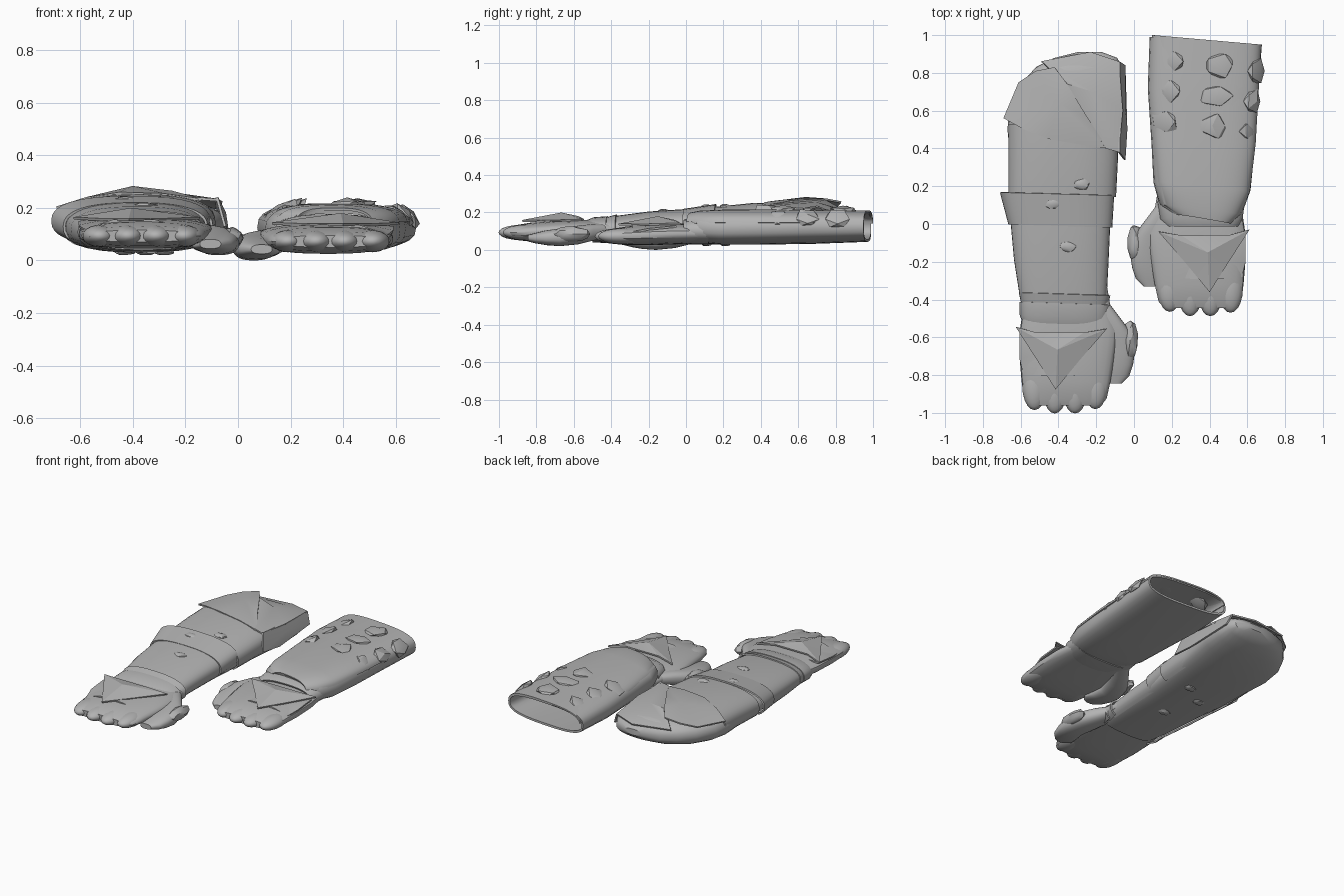
import bpy, bmesh, random
from math import sin, cos, radians, copysign
from mathutils import Matrix

random.seed(4)
cube = bpy.data.objects.get("Cube")
if cube:
    bpy.data.objects.remove(cube, do_unlink=True)

grey = bpy.data.materials.new("plain grey")
grey.use_nodes = True
tone = (.45, .45, .45, 1)
grey.diffuse_color = tone
grey.node_tree.nodes["Principled BSDF"].inputs["Base Color"].default_value = tone


def finish(name, bm, angle=35, thick=0):
    """Turn a bmesh into a named, shaded object, optionally thickened."""
    bmesh.ops.recalc_face_normals(bm, faces=bm.faces)
    mesh = bpy.data.meshes.new(name)
    bm.to_mesh(mesh)
    bm.free()
    mesh.materials.append(grey)
    obj = bpy.data.objects.new(name, mesh)
    bpy.context.collection.objects.link(obj)
    bpy.ops.object.select_all(action="DESELECT")
    obj.select_set(True)
    bpy.context.view_layer.objects.active = obj
    if thick:
        mod = obj.modifiers.new("thickness", "SOLIDIFY")
        mod.thickness = thick
        mod.offset = 0
        bpy.ops.object.modifier_apply(modifier=mod.name)
    bpy.ops.object.shade_smooth_by_angle(angle=radians(angle))


def loft(name, rings, start=0, end=360, cap=False, thick=0, slant=0, move=Matrix(), power=.8):
    """Skin rounded cross-sections given as (y, x low, x high, z low, z high)."""
    bm = bmesh.new()
    closed = end - start == 360
    steps = 28
    rows = []
    for y, xa, xb, za, zb in rings:
        row = []
        for i in range(steps if closed else steps + 1):
            a = radians(start + (end - start) * i / steps)
            u = copysign(abs(cos(a)) ** power, cos(a))
            w = copysign(abs(sin(a)) ** power, sin(a))
            x = (xa + xb) / 2 + u * (xb - xa) / 2
            z = (za + zb) / 2 + w * (zb - za) / 2
            row.append(bm.verts.new((x, y + slant * u, z)))
        rows.append(row)
    for low, high in zip(rows, rows[1:]):
        for i in range(steps):
            j = (i + 1) % len(low)
            bm.faces.new((low[i], low[j], high[j], high[i]))
    if cap:
        bm.faces.new(rows[0])
        bm.faces.new(rows[-1])
    bmesh.ops.transform(bm, matrix=move, verts=bm.verts)
    finish(name, bm, thick=thick)


def patch(name, peak, outline, move=Matrix(), angle=25):
    """Plate fanned out from a raised peak."""
    bm = bmesh.new()
    top = bm.verts.new(peak)
    rim = [bm.verts.new(p) for p in outline]
    for i, corner in enumerate(rim):
        bm.faces.new((top, corner, rim[(i + 1) % len(rim)]))
    bmesh.ops.transform(bm, matrix=move, verts=bm.verts)
    finish(name, bm, angle=angle, thick=.01)


def blob(name, place, size, move=Matrix(), rough=0, tilt=0, detail=3):
    """Rounded or chipped lump."""
    bm = bmesh.new()
    bmesh.ops.create_icosphere(bm, subdivisions=detail, radius=1)
    for v in bm.verts:
        v.co *= 1 + random.uniform(-rough, rough)
    shape = (Matrix.Translation(place) @ Matrix.Rotation(radians(tilt), 4, "Y")
             @ Matrix.Diagonal((*size, 1)))
    bmesh.ops.transform(bm, matrix=move @ shape, verts=bm.verts)
    finish(name, bm, angle=25 if rough else 40)


def hand(side, move):
    """Curled hand with thumb and an angular plate over its back."""
    loft(side + "_hand", [
        (.2, .13, .56, .04, .13), (.08, .11, .57, .035, .14),
        (-.05, .07, .59, .03, .14), (-.2, .09, .59, .025, .135),
        (-.32, .11, .58, .025, .125), (-.41, .13, .565, .035, .11),
        (-.445, .16, .55, .05, .095)], cap=True, move=move)
    for i, tip in enumerate((.465, .488, .488, .47)):
        blob(f"{side}_finger_{i + 1}", (.19 + i * .107, .13 - tip, .073),
             (.066, .13, .042), move)
    loft(side + "_thumb", [
        (.1, .12, .25, .05, .12), (.02, .06, .2, .03, .12),
        (-.06, .0, .17, .01, .11), (-.16, -.02, .14, .0, .095),
        (-.23, -.01, .15, .005, .085), (-.29, .01, .16, .015, .07),
        (-.33, .05, .13, .025, .06)], cap=True, move=move)
    blob(side + "_thumb_guard", (.005, -.1, .065), (.04, .1, .04), move, rough=.1, detail=2)
    # lower guard
    patch(side + "_knuckle_guard", (.39, -.14, .15), [
        (.16, -.05, .125), (.59, -.05, .125), (.59, -.2, .11), (.57, -.28, .095),
        (.46, -.29, .13), (.3, -.29, .13), (.21, -.28, .105), (.17, -.2, .115)], move)
    # ridged triangle
    patch(side + "_triangle_plate", (.39, -.15, .175), [
        (.13, -.04, .14), (.25, -.06, .155), (.5, -.06, .155), (.61, -.03, .14),
        (.5, -.2, .135), (.4, -.36, .135), (.27, -.2, .135)], move, angle=12)


# Left arm: hand, wrist and studded cuff
hand("left", Matrix())
loft("left_wrist_band", [(-.01, .17, .55, .04, .155), (.03, .14, .57, .035, .17),
                         (.12, .13, .58, .035, .17)], thick=.012)
loft("left_cuff", [
    (.04, .2, .53, .055, .185), (.09, .14, .57, .045, .195),
    (.2, .11, .61, .035, .2), (.4, .1, .63, .035, .205),
    (.7, .08, .65, .04, .21), (.97, .09, .67, .05, .2)],
    thick=.014, slant=-.02, power=.7)
loft("left_cuff_overlay", [
    (.03, .22, .51, .06, .195), (.08, .15, .56, .05, .205),
    (.2, .12, .61, .05, .21), (.45, .1, .64, .05, .212),
    (.975, .1, .67, .05, .206)], start=5, end=175, thick=.01, slant=-.025, power=.7)
columns = [(.16, .54, .19, -28, .08), (.415, .52, .212, 0, .092), (.61, .49, .17, 48, .062)]
for c, (x, y, z, tilt, width) in enumerate(columns):
    for r in range(3):
        blob(f"left_stud_{c + 1}_{r + 1}", (x + r * .02, y + r * .16, z),
             (width, .066, .026), rough=.2, tilt=tilt, detail=1)

# Right arm: mirrored hand further forward
shift = Matrix.Translation((-.015, -.515, .02)) @ Matrix.Diagonal((-1, 1, 1, 1))
hand("right", shift)
loft("right_arm", [
    (-.5, -.56, -.16, .04, .14), (-.38, -.58, -.15, .035, .15),
    (-.1, -.61, -.14, .03, .18), (.1, -.64, -.12, .03, .19),
    (.3, -.65, -.1, .03, .2), (.5, -.67, -.07, .03, .22),
    (.62, -.66, -.05, .04, .23), (.74, -.6, -.05, .05, .23),
    (.83, -.52, -.06, .07, .22), (.88, -.42, -.09, .09, .19),
    (.91, -.3, -.17, .12, .16)], cap=True)

# Overlapping bands from wrist to elbow
bands = {
    "right_wrist_ring": [(-.54, -.58, -.16, .04, .15), (-.49, -.6, -.14, .03, .17),
                         (-.42, -.6, -.13, .03, .175)],
    "right_wrist_collar": [(-.44, -.59, -.15, .03, .165), (-.37, -.605, -.13, .03, .185)],
    "right_forearm_guard": [(-.39, -.6, -.15, .03, .175), (-.2, -.63, -.14, .03, .2),
                            (.02, -.65, -.13, .03, .215)],
    "right_elbow_band": [(-.01, -.66, -.12, .04, .215), (.16, -.705, -.11, .06, .24)],
    "right_upper_guard": [(.15, -.66, -.1, .03, .225), (.35, -.66, -.09, .03, .245),
                          (.52, -.66, -.09, .04, .25)],
}
for name, rings in bands.items():
    loft(name, rings, start=-35, end=215, thick=.01, slant=-.008)

# Layered shoulder plates
patch("right_shoulder_plate", (-.4, .64, .278), [
    (-.69, .56, .2), (-.61, .75, .21), (-.52, .81, .235), (-.42, .83, .255),
    (-.36, .75, .27), (-.25, .57, .26), (-.14, .4, .23),
    (-.28, .42, .25), (-.45, .45, .255), (-.58, .5, .235)], angle=40)
patch("right_shoulder_back_plate", (-.22, .7, .25), [
    (-.49, .86, .2), (-.23, .91, .19), (-.08, .86, .2), (-.06, .6, .22),
    (-.08, .38, .23), (-.15, .4, .235), (-.36, .74, .265)], angle=40)
patch("right_shoulder_side_plate", (-.05, .6, .18), [
    (-.08, .38, .24), (-.05, .34, .13), (-.04, .5, .11),
    (-.05, .84, .13), (-.08, .86, .2)])

# Small knobs on top and underneath
for i, (x, y, z) in enumerate([(-.28, .21, .23), (-.43, .11, .228), (-.35, -.12, .205)]):
    blob(f"right_knob_{i + 1}", (x, y, z), (.045, .03, .015), rough=.12, detail=2)
    blob(f"right_lower_knob_{i + 1}", (x, y, .032), (.04, .03, .012), rough=.12, detail=2)
